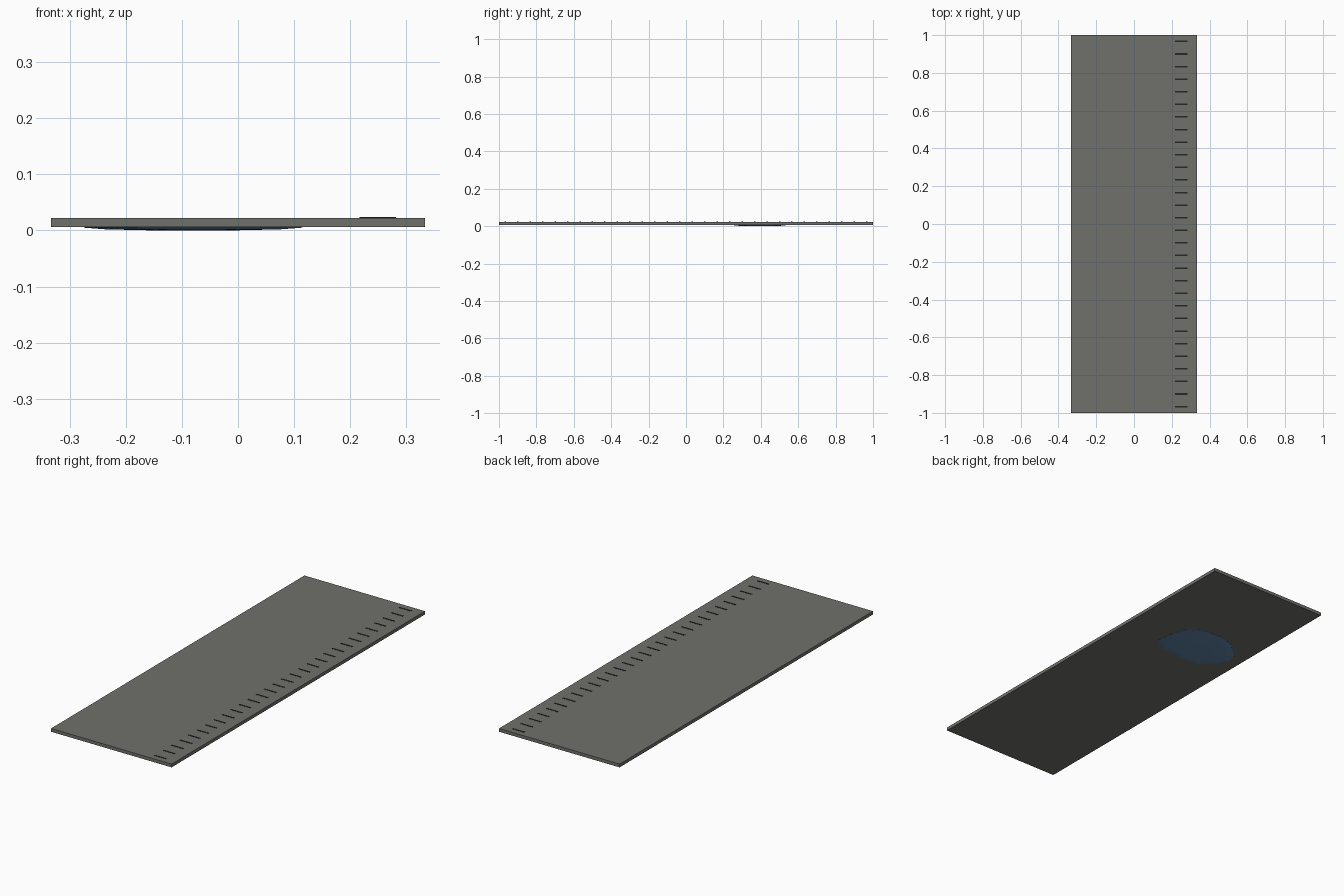
import bpy, bmesh

cube = bpy.data.objects.get("Cube")
if cube:
    bpy.data.objects.remove(cube, do_unlink=True)


def material(name, rgb):
    mat = bpy.data.materials.new(name)
    mat.use_nodes = True
    color = (*rgb, 1.0)
    mat.diffuse_color = color
    mat.node_tree.nodes["Principled BSDF"].inputs["Base Color"].default_value = color
    return mat


def make_object(name, bm, mat):
    bmesh.ops.recalc_face_normals(bm, faces=bm.faces)
    mesh = bpy.data.meshes.new(name)
    bm.to_mesh(mesh)
    bm.free()
    mesh.materials.append(mat)
    obj = bpy.data.objects.new(name, mesh)
    bpy.context.collection.objects.link(obj)
    return obj


def add_box(bm, low, high):
    verts = bmesh.ops.create_cube(bm, size=1)["verts"]
    for v in verts:
        for i in range(3):
            v.co[i] = high[i] if v.co[i] > 0 else low[i]


asphalt = material("asphalt grey", (0.16, 0.16, 0.15))
dark = material("dark stripe", (0.02, 0.02, 0.022))
water = material("puddle blue", (0.12, 0.23, 0.39))

BOTTOM, TOP = 0.006, 0.0225

# Long flat slab
bm = bmesh.new()
add_box(bm, (-0.333, -1, BOTTOM), (0.333, 1, TOP))
make_object("slab", bm, asphalt)

# Row of short raised stripes along the left edge
COUNT = 30
bm = bmesh.new()
for i in range(COUNT):
    y = (i - (COUNT - 1) / 2) * 2 / COUNT
    add_box(bm, (0.217, y - 0.004, TOP - 0.002), (0.282, y + 0.004, TOP + 0.0012))
make_object("edge_stripes", bm, dark)

# Shallow irregular puddle bulging from the underside
outline = [(0.115, 0.31), (0.10, 0.42), (0.07, 0.49), (0.0, 0.53),
           (-0.11, 0.535), (-0.18, 0.51), (-0.265, 0.43), (-0.275, 0.39),
           (-0.24, 0.32), (-0.18, 0.265), (-0.08, 0.255), (0.04, 0.27)]
center = (-0.08, 0.39)
bm = bmesh.new()
rings = []
for scale, z in ((1, BOTTOM + 0.001), (1, 0.005), (0.8, 0.002), (0.35, 0)):
    rings.append([bm.verts.new((center[0] + (x - center[0]) * scale,
                                center[1] + (y - center[1]) * scale, z))
                  for x, y in outline])
n = len(outline)
for upper, lower in zip(rings, rings[1:]):
    for i in range(n):
        j = (i + 1) % n
        bm.faces.new((upper[i], upper[j], lower[j], lower[i]))
bm.faces.new(rings[0])
bm.faces.new(rings[-1])
make_object("puddle", bm, water)
